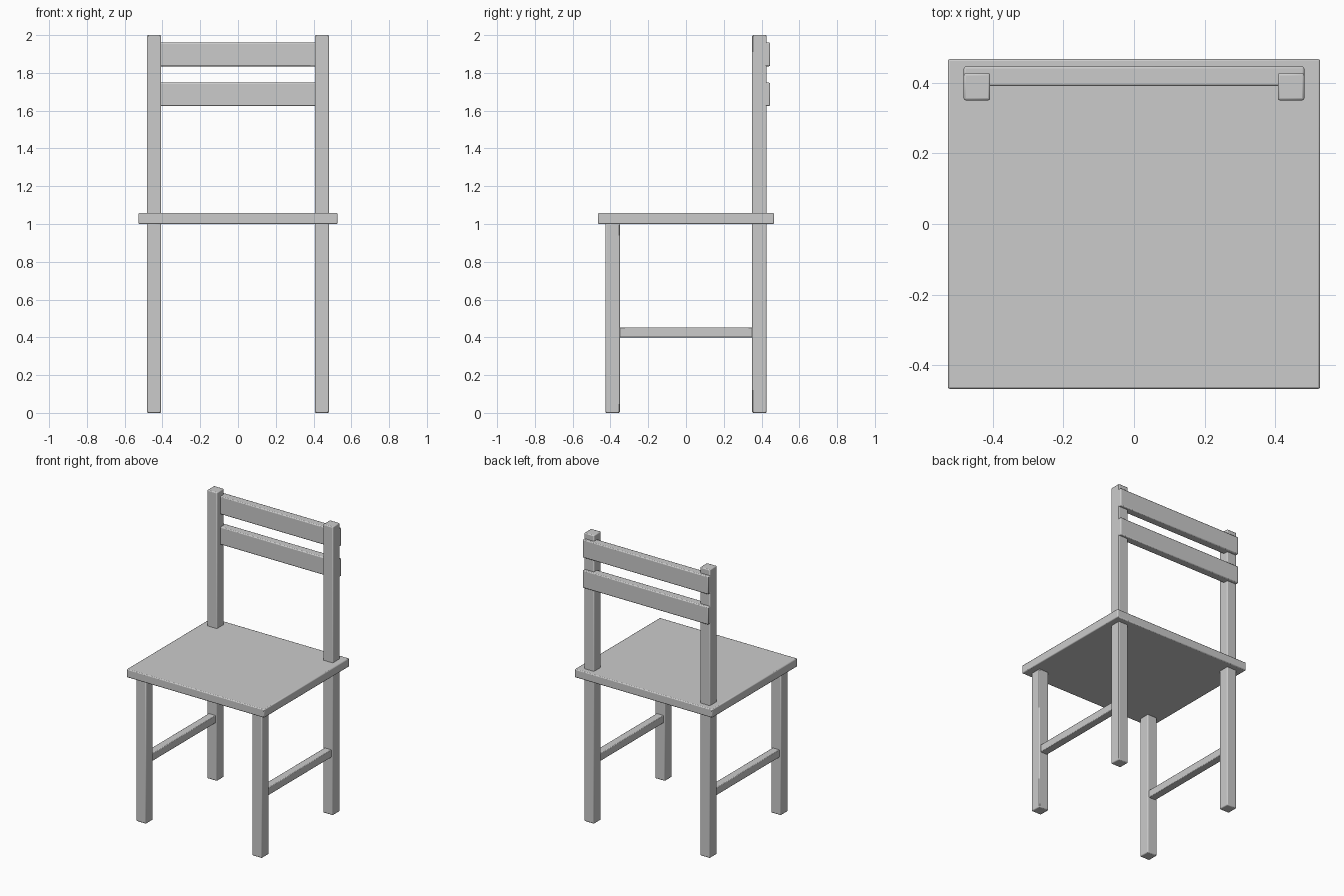
import bpy

if "Cube" in bpy.data.objects:
    bpy.data.objects.remove(bpy.data.objects["Cube"])


def board(name, x, y, z, bevel=0.006):
    """Box between (min, max) pairs with slightly eased edges."""
    spans = (x, y, z)
    bpy.ops.mesh.primitive_cube_add(size=1, location=[(a + b) / 2 for a, b in spans])
    ob = bpy.context.object
    ob.name = name
    ob.scale = [b - a for a, b in spans]
    bpy.ops.object.transform_apply(location=False, rotation=False, scale=True)
    mod = ob.modifiers.new("eased_edges", 'BEVEL')
    mod.width = bevel
    mod.segments = 2
    bpy.ops.object.shade_smooth_by_angle()
    return ob


# Seat
board("seat", (-0.527, 0.527), (-0.467, 0.467), (1.0, 1.058))

# Legs and side stretchers, one set per side
for side, s in (("left", -1), ("right", 1)):
    leg_x = sorted((s * 0.407, s * 0.482))
    rail_x = sorted((s * 0.418, s * 0.471))
    board("front_leg_" + side, leg_x, (-0.427, -0.350), (0, 1.002))
    board("back_post_" + side, leg_x, (0.350, 0.427), (0, 2.0))
    board("side_stretcher_" + side, rail_x, (-0.355, 0.355), (0.40, 0.453), 0.004)

# Backrest slats, let into the rear of the posts
for name, z in (("lower_slat", (1.625, 1.748)), ("upper_slat", (1.835, 1.960))):
    board(name, (-0.482, 0.482), (0.390, 0.446), z)
